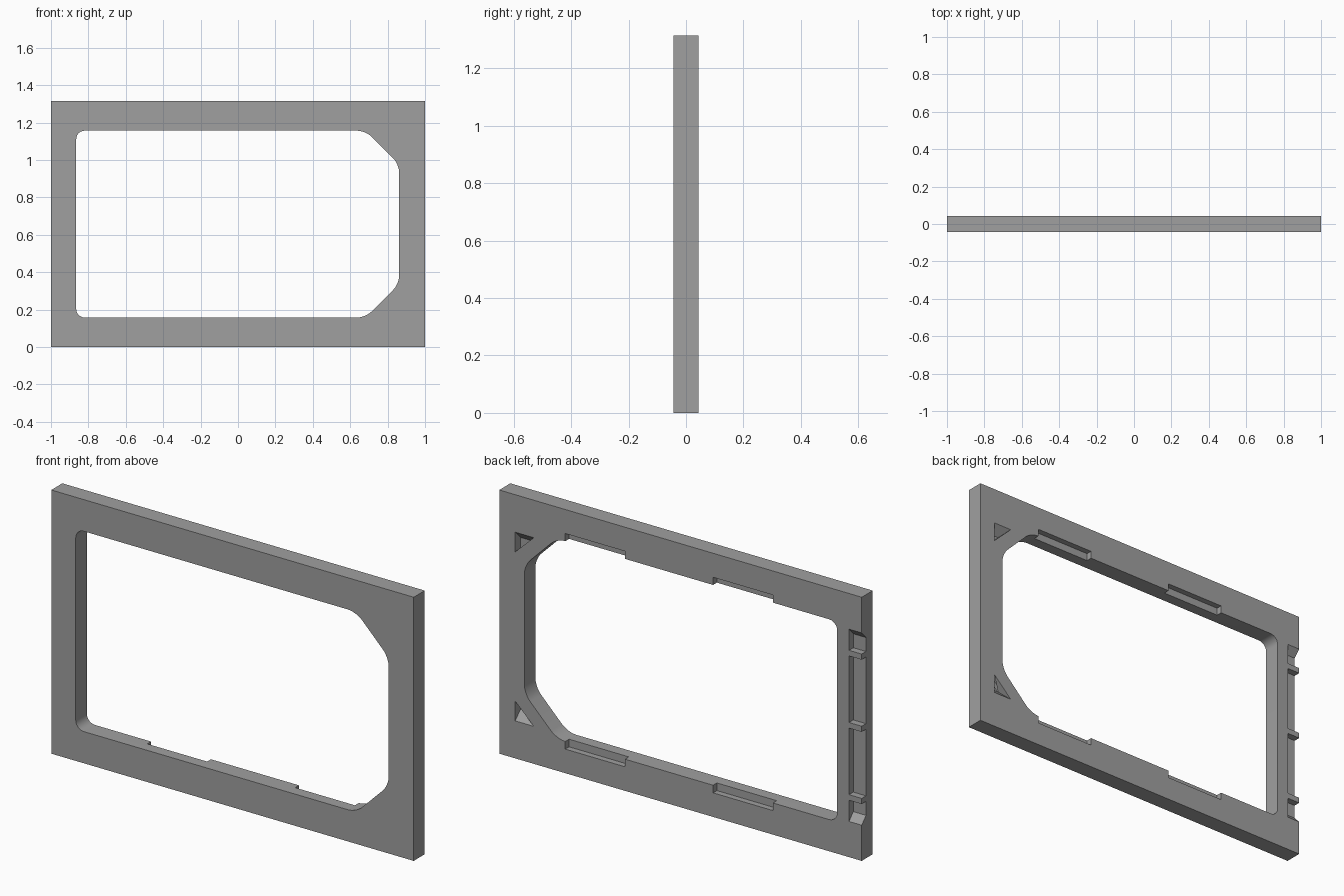
import bpy
import bmesh
from math import radians
from mathutils import Vector

W, H, BACK = 1.0, 1.315, 0.0435   # half width, height, half thickness
MID = H / 2

cube = bpy.data.objects.get("Cube")
if cube:
    bpy.data.objects.remove(cube, do_unlink=True)

grey = bpy.data.materials.new("plain_grey")
grey.use_nodes = True
grey.diffuse_color = (0.35, 0.35, 0.35, 1)
grey.node_tree.nodes["Principled BSDF"].inputs["Base Color"].default_value = grey.diffuse_color


def loft(name, front, y_front, back, y_back):
    """Solid between two x-z outlines with equal point counts."""
    bm = bmesh.new()
    a = [bm.verts.new((x, y_front, z)) for x, z in front]
    b = [bm.verts.new((x, y_back, z)) for x, z in back]
    bm.faces.new(a)
    bm.faces.new(b[::-1])
    for i in range(len(a)):
        j = (i + 1) % len(a)
        bm.faces.new((a[i], b[i], b[j], a[j]))
    bmesh.ops.recalc_face_normals(bm, faces=bm.faces)
    mesh = bpy.data.meshes.new(name)
    bm.to_mesh(mesh)
    bm.free()
    obj = bpy.data.objects.new(name, mesh)
    mesh.materials.append(grey)
    bpy.context.collection.objects.link(obj)
    return obj


def rounded(points, radius, steps=6):
    """Outline with each corner replaced by a smooth curve."""
    out = []
    for i, p in enumerate(points):
        p = Vector(p)
        a = p + (Vector(points[i - 1]) - p).normalized() * radius
        b = p + (Vector(points[(i + 1) % len(points)]) - p).normalized() * radius
        for k in range(steps + 1):
            t = k / steps
            # weighted quadratic curve, close to a circular arc
            w = (1 - t) ** 2, 1.414 * t * (1 - t), t ** 2
            out.append((a * w[0] + p * w[1] + b * w[2]) / sum(w))
    return out


def cut(target, cutter):
    mod = target.modifiers.new("cut", "BOOLEAN")
    mod.operation = "DIFFERENCE"
    mod.solver = "EXACT"
    mod.object = cutter
    bpy.context.view_layer.objects.active = target
    bpy.ops.object.modifier_apply(modifier=mod.name)
    bpy.data.objects.remove(cutter, do_unlink=True)


def pocket(target, rim, floor, depth):
    """Recess in the back face, narrowing from rim to floor."""
    over = 0.01
    outer = [Vector(r) + (Vector(r) - Vector(f)) * over / depth
             for r, f in zip(rim, floor)]
    cut(target, loft("cutter", floor, BACK - depth, outer, BACK + over))


def rect(x0, x1, z0, z1):
    return [(x0, z0), (x1, z0), (x1, z1), (x0, z1)]


def flip(points):
    """Mirror an outline across the mid height."""
    return [(x, H - z) for x, z in points]


# Plate
slab = rect(-W, W, 0, H)
frame = loft("frame", slab, -BACK, slab, BACK)

# Opening with two bevelled corners
x0, x1, z0, z1 = -0.865, 0.862, 0.158, H - 0.158
bevel = 0.18
opening = rounded([(x0, z0), (x1 - bevel, z0), (x1, z0 + bevel),
                   (x1, z1 - bevel), (x1 - bevel, z1), (x0, z1)], 0.045)
cut(frame, loft("cutter", opening, -0.1, opening, 0.1))

# Clip notches along the top and bottom edges of the opening
for left in (-0.51, 0.306):
    notch = rect(left, left + 0.33, z0 - 0.038, z0 + 0.05)
    for shape in (notch, flip(notch)):
        pocket(frame, shape, shape, 0.03)

# Triangular corner pockets with one sloping wall
rim = [(0.912, 0.187), (0.912, 0.285), (0.81, 0.187)]
floor = [(0.912, 0.229), (0.912, 0.285), (0.854, 0.229)]
pocket(frame, rim, floor, 0.042)
pocket(frame, flip(rim), flip(floor), 0.042)

# Open side recess, divided by three ribs, with sloping ends
xa, xb, depth = -1.05, -0.93, 0.034
rib = 0.014
end_rim, end_floor = (rect(xa, xb, low, MID - 0.36 - rib) for low in (0.178, 0.214))
long_bay = rect(xa, xb, MID - 0.36 + rib, MID - rib)
for a, b in ((end_rim, end_floor), (long_bay, long_bay)):
    pocket(frame, a, b, depth)
    pocket(frame, flip(a), flip(b), depth)

# Smooth only the rounded opening corners
bpy.ops.object.select_all(action="DESELECT")
frame.select_set(True)
bpy.context.view_layer.objects.active = frame
bpy.ops.object.shade_smooth_by_angle(angle=radians(25))
